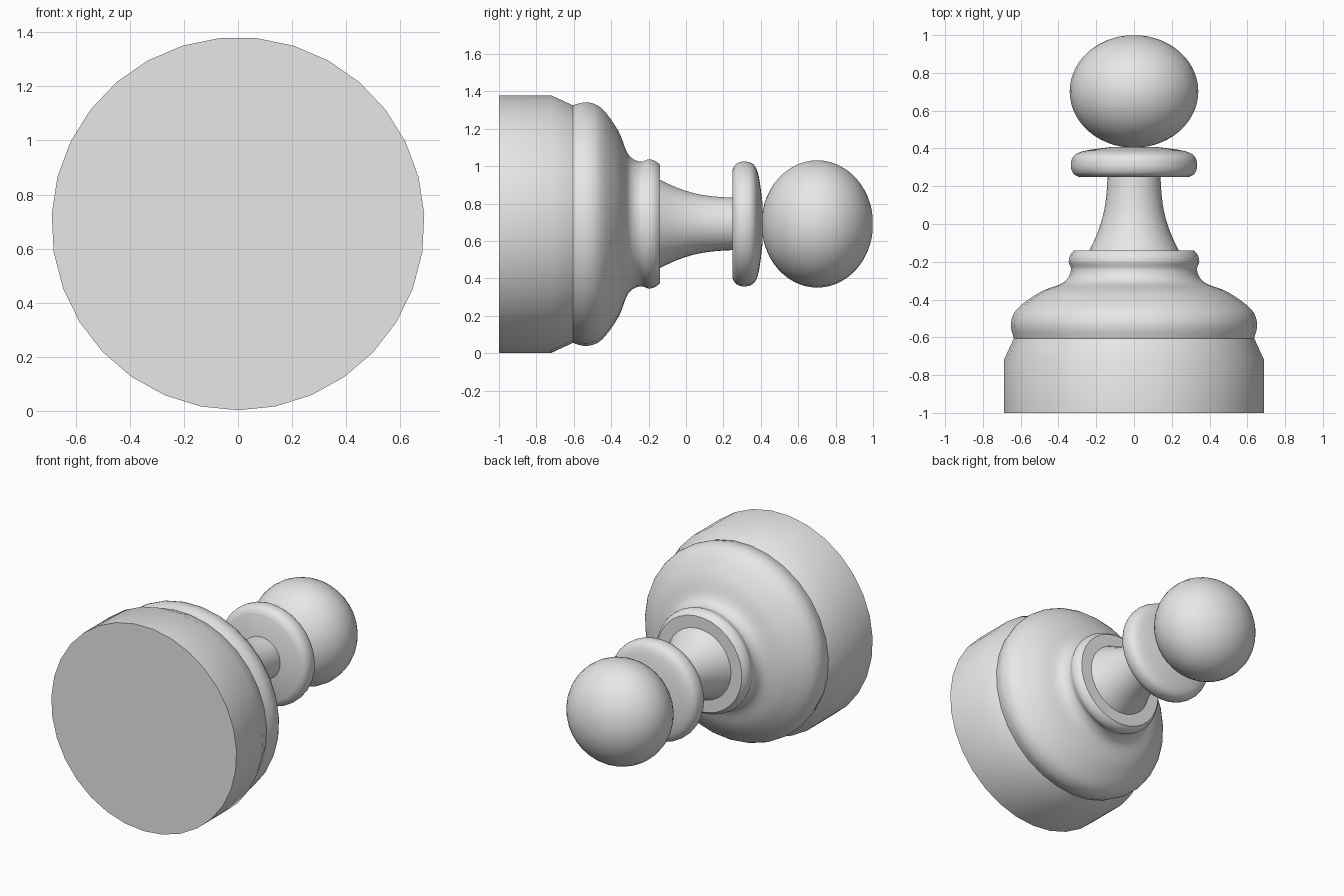
import bpy
import bmesh
import math

cube = bpy.data.objects.get("Cube")
if cube:
    bpy.data.objects.remove(cube, do_unlink=True)

SIDES = 31      # segments around the axis
AXIS_Z = 0.692  # height of the lying axis, which runs along y

grey = bpy.data.materials.new("plain_grey")
grey.use_nodes = True
grey.diffuse_color = (0.8, 0.8, 0.8, 1)
grey.node_tree.nodes["Principled BSDF"].inputs["Base Color"].default_value = (0.8, 0.8, 0.8, 1)


def smooth_curve(points, steps=4):
    """Catmull-Rom curve through (radius, y) points."""
    pts = [points[0]] + points + [points[-1]]
    out = []
    for a, b, c, d in zip(pts, pts[1:], pts[2:], pts[3:]):
        for i in range(steps):
            t = i / steps
            out.append(tuple(
                0.5 * (2 * q + (r - p) * t + (2 * p - 5 * q + 4 * r - s) * t ** 2
                       + (3 * q - p - 3 * r + s) * t ** 3)
                for p, q, r, s in zip(a, b, c, d)))
    return out + [points[-1]]


def turned(name, profile):
    """Turn a (radius, y) profile around the axis, closing both ends."""
    profile = [(0, profile[0][1])] + profile + [(0, profile[-1][1])]
    bm = bmesh.new()
    verts = [bm.verts.new((0, y, AXIS_Z - r)) for r, y in profile]
    edges = [bm.edges.new(pair) for pair in zip(verts, verts[1:])]
    bmesh.ops.spin(bm, geom=verts + edges, cent=(0, 0, AXIS_Z), axis=(0, 1, 0),
                   angle=2 * math.pi, steps=SIDES, use_merge=True)
    bmesh.ops.remove_doubles(bm, verts=bm.verts[:], dist=0.0005)
    bmesh.ops.dissolve_degenerate(bm, edges=bm.edges[:], dist=0.0005)
    bmesh.ops.recalc_face_normals(bm, faces=bm.faces[:])
    mesh = bpy.data.meshes.new(name)
    bm.to_mesh(mesh)
    bm.free()
    mesh.materials.append(grey)
    obj = bpy.data.objects.new(name, mesh)
    bpy.context.collection.objects.link(obj)
    bpy.ops.object.select_all(action='DESELECT')
    obj.select_set(True)
    bpy.context.view_layer.objects.active = obj
    bpy.ops.object.shade_smooth_by_angle(angle=math.radians(35))
    return obj


# Plinth with a chamfered rim
turned("base", [(0.69, -1), (0.69, -0.72), (0.637, -0.605)])

# Rounded shoulder flowing into the collar
turned("shoulder_and_collar", smooth_curve([
    (0.637, -0.605), (0.653, -0.53), (0.62, -0.45), (0.5, -0.362),
    (0.39, -0.318), (0.35, -0.285), (0.334, -0.24), (0.346, -0.2),
    (0.338, -0.165), (0.318, -0.14)]))

# Flared neck
turned("neck", smooth_curve([
    (0.237, -0.14), (0.195, -0.05), (0.163, 0.05), (0.147, 0.15), (0.14, 0.26)]))

# Disc under the head
turned("neck_disc", smooth_curve([
    (0.29, 0.248), (0.322, 0.268), (0.335, 0.31), (0.32, 0.36),
    (0.26, 0.388), (0.12, 0.408)]))

# Slightly flattened ball head
RINGS = 28
turned("head", [(0.341 * math.sin(math.pi * i / RINGS),
                 0.702 - 0.298 * math.cos(math.pi * i / RINGS))
                for i in range(1, RINGS)])
